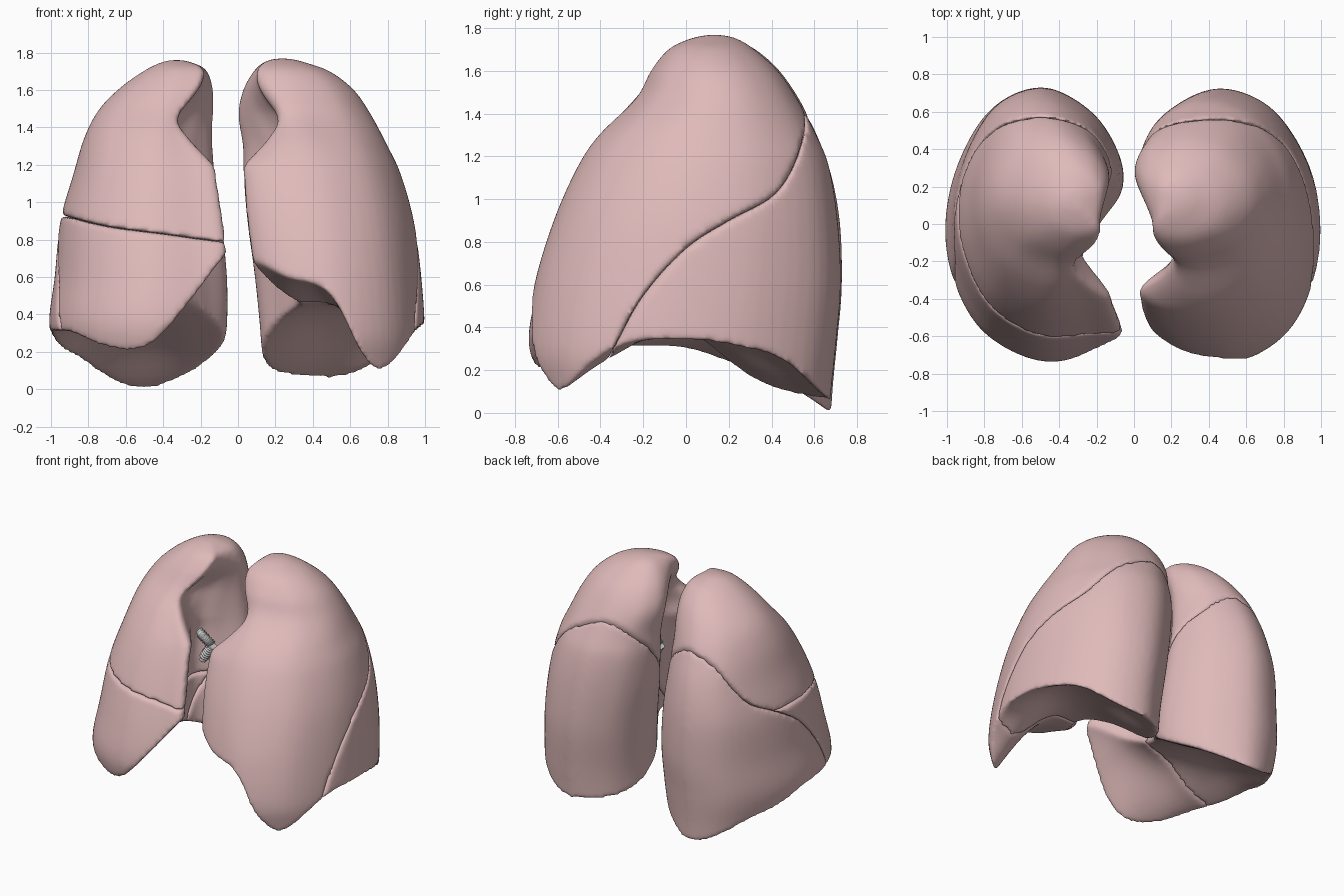
import bpy, bmesh, math

if "Cube" in bpy.data.objects:
    bpy.data.objects.remove(bpy.data.objects["Cube"])

pink = bpy.data.materials.new("lung_tissue")
pink.diffuse_color = (0.74, 0.49, 0.49, 1)
pink.use_nodes = True
pink.node_tree.nodes["Principled BSDF"].inputs["Base Color"].default_value = pink.diffuse_color


def clamp(v):
    return max(0.0, min(v, 1.0))


def spline(pts, t, closed=False):
    """Catmull-Rom through evenly spaced points (tuples)."""
    n = len(pts)
    if not closed:
        t = max(0.0, min(t, n - 1.0))
    i = math.floor(t) if closed else min(math.floor(t), n - 2)
    f = t - i
    get = (lambda k: pts[k % n]) if closed else (lambda k: pts[max(0, min(k, n - 1))])
    out = []
    for a, b, c, d in zip(get(i - 1), get(i), get(i + 1), get(i + 2)):
        out.append(0.5 * (2 * b + (c - a) * f + (2 * a - 5 * b + 4 * c - d) * f * f
                          + (3 * b - a - 3 * c + d) * f ** 3))
    return out


def loft(name, rings):
    """Closed solid through a list of equal-length rings."""
    bm = bmesh.new()
    rows = [[bm.verts.new(p) for p in r] for r in rings]
    n = len(rows[0])
    for a, b in zip(rows, rows[1:]):
        for j in range(n):
            k = (j + 1) % n
            bm.faces.new((a[j], a[k], b[k], b[j]))
    bm.faces.new(rows[0])
    bm.faces.new(rows[-1])
    bmesh.ops.recalc_face_normals(bm, faces=bm.faces)
    me = bpy.data.meshes.new(name)
    bm.to_mesh(me)
    bm.free()
    ob = bpy.data.objects.new(name, me)
    bpy.context.collection.objects.link(ob)
    return ob


def lung_body(name, levels, side, corner, skew):
    """Bean-shaped sections; level = z, inner x, outer x, front y, back y, hilum notch."""
    rings = []
    steps = 5 * (len(levels) - 1)
    for s in range(steps + 1):
        z, x0, x1, yf, yb, n = spline(levels, s / 5)
        # front inner corner recedes below the apex
        c = clamp((z - 1.2) / .22) * clamp((1.74 - z) / .26) * .28
        bean = [(.2 + c * .5, -.97), (.02 + c, -corner), (.02 + n * .75 + c * .8, -.5),
                (.01 + n + c * .4, -.22), (.01 + n * .6 + c * .1, .02),
                (.01 + n * .1, .28), (.04 + skew * .5, .55), (.16 + skew, .83), (.42 + skew, 1),
                (.72 + skew * .5, .86), (.93, .46), (1, 0), (.95, -.42), (.79, -.79), (.5, -1)]
        ring = []
        for j in range(75):
            u, v = spline(bean, j / 5, True)
            ring.append((side * (x0 + u * (x1 - x0)), (yf + yb) / 2 + v * (yb - yf) / 2, z))
        rings.append(ring)
    return loft(name, rings)


def diaphragm(name, table, side):
    """Solid below a domed height field; rows run front to back, columns inner to outer."""
    rings = []
    for i in range(37):
        y = -.9 + 1.8 * i / 36
        row = spline(table, (y + .75) / .375)
        ring = []
        for j in range(33):
            a = -.15 + 1.3 * j / 32
            ring.append((side * a, y, spline([(h,) for h in row], a * 4)[0]))
        rings.append(ring + [(side * 1.15, y, -1), (side * -.15, y, -1)])
    return loft(name, rings)


def prism(name, pts, corners, place, stations):
    """Smooth profile closed by corners, swept through the stations."""
    prof = [spline(pts, i / 6) for i in range(6 * (len(pts) - 1) + 1)] + corners
    return loft(name, [[place(p, q, w) for p, q in prof] for w in stations])


def lobe(name, body, cuts):
    """Copy of the lung body, cut and softened."""
    ob = bpy.data.objects.new(name, body.data.copy())
    bpy.context.collection.objects.link(ob)
    for op, cutter in cuts:
        m = ob.modifiers.new("cut", 'BOOLEAN')
        m.operation, m.object, m.solver = op, cutter, 'EXACT'
    r = ob.modifiers.new("remesh", 'REMESH')
    r.mode, r.voxel_size, r.use_smooth_shade = 'VOXEL', 0.015, True
    s = ob.modifiers.new("soften", 'SMOOTH')
    s.factor, s.iterations = 0.5, 12
    bpy.context.view_layer.update()
    me = bpy.data.meshes.new_from_object(ob.evaluated_get(bpy.context.evaluated_depsgraph_get()))
    ob.modifiers.clear()
    ob.data = me
    me.materials.clear()
    me.materials.append(pink)
    for p in me.polygons:
        p.use_smooth = True
        p.material_index = 0


two_lobe = [(-.15, .11, .98, -.66, .66, .12), (.1, .11, .99, -.70, .68, .18),
            (.3, .1, 1.0, -.74, .70, .24), (.6, .07, .98, -.70, .725, .25),
            (.9, .03, .94, -.61, .71, .25), (1.15, .01, .87, -.50, .67, .28),
            (1.3, .01, .80, -.40, .61, .24), (1.47, -.01, .71, -.23, .52, .1),
            (1.6, .02, .62, -.16, .43, .03), (1.7, .08, .49, -.08, .32, 0),
            (1.75, .14, .35, .02, .24, 0), (1.768, .2, .28, .1, .17, 0)]
three_lobe = [(-.15, .1, .87, -.66, .67, .1), (0, .1, .92, -.67, .68, .14),
              (.15, .06, .97, -.69, .69, .18), (.35, .03, 1.01, -.73, .71, .22),
              (.6, .03, .98, -.68, .73, .25), (.9, .06, .95, -.58, .72, .27),
              (1.15, .1, .88, -.47, .67, .28), (1.35, .12, .82, -.34, .59, .2),
              (1.5, .12, .74, -.21, .51, .1), (1.62, .13, .62, -.13, .42, .03),
              (1.71, .17, .49, -.05, .31, 0), (1.748, .25, .41, .04, .21, 0),
              (1.76, .3, .36, .1, .16, 0)]
base_two = [(.8, .62, .5, .02, .1), (.64, .5, .46, .25, .3), (.39, .39, .43, .43, .34),
            (.1, .16, .28, .32, .25), (.03, .02, .02, .01, .04)]
base_three = [(.75, .46, .2, .18, .3), (.75, .57, .45, .34, .3), (.42, .42, .42, .38, .3),
              (.18, .2, .25, .23, .15), (.03, -.02, -.04, -.02, .05)]
oblique = [(-.6, -.2), (-.34, .3), (-.2, .55), (0, .77), (.2, .9), (.4, 1.01),
           (.5, 1.15), (.56, 1.33), (.63, 1.55)]
horizontal = [(-.2, .77), (.1, .79), (.4, .83), (.7, .87), (.94, .93), (1.2, 1.0)]

# Cutting helpers; the oblique fissure rises toward the inner back edge
fissure = prism("oblique_cutter", oblique, [(2, 1.6), (2, -.5), (-.6, -.5)],
                lambda p, q, w: (w, p, q + .5 * max(0, .5 - abs(w)) * clamp(p / .4) * clamp(q)),
                (-1.5, -.5, -.35, -.2, -.05, .05, .2, .35, .5, 1.5))
shelf = prism("horizontal_cutter", horizontal, [(1.2, 2.2), (-.2, 2.2)],
              lambda p, q, w: (-p, w, q), (-1.5, 1.5))
body2 = lung_body("two_lobe_body", two_lobe, 1, .78, 0)
body3 = lung_body("three_lobe_body", three_lobe, -1, .9, .06)
dome2 = diaphragm("two_lobe_dome", base_two, 1)
dome3 = diaphragm("three_lobe_dome", base_three, -1)

# Lobes
D, I = 'DIFFERENCE', 'INTERSECT'
lobe("left_upper_lobe", body2, [(D, dome2), (D, fissure)])
lobe("left_lower_lobe", body2, [(D, dome2), (I, fissure)])
lobe("right_upper_lobe", body3, [(D, fissure), (I, shelf)])
lobe("right_middle_lobe", body3, [(D, dome3), (D, fissure), (D, shelf)])
lobe("right_lower_lobe", body3, [(D, dome3), (I, fissure)])
for helper in (fissure, shelf, body2, body3, dome2, dome3):
    bpy.data.objects.remove(helper)


# Ringed airways at the inner notch of each lung
def airway(name, pts, radius):
    cu = bpy.data.curves.new(name, 'CURVE')
    cu.dimensions = '3D'
    cu.bevel_depth, cu.bevel_resolution, cu.use_fill_caps = radius, 3, True
    sp = cu.splines.new('POLY')
    n = 60
    sp.points.add(n)
    for i in range(n + 1):
        sp.points[i].co = (*spline(pts, (len(pts) - 1) * i / n), 1)
        sp.points[i].radius = 0.9 + 0.14 * math.cos(i * math.pi / 2)
    ob = bpy.data.objects.new(name, cu)
    bpy.context.collection.objects.link(ob)


for side, label in ((-1, "right"), (1, "left")):
    airway(label + "_upper_bronchus",
           [(side * .22, .0, 1.03), (side * .28, .0, 1.07), (side * .36, .0, 1.12), (side * .45, .0, 1.15)], .035)
    airway(label + "_lower_bronchus",
           [(side * .22, .0, 1.03), (side * .26, .0, .96), (side * .33, .0, .88), (side * .44, .0, .82)], .035)
